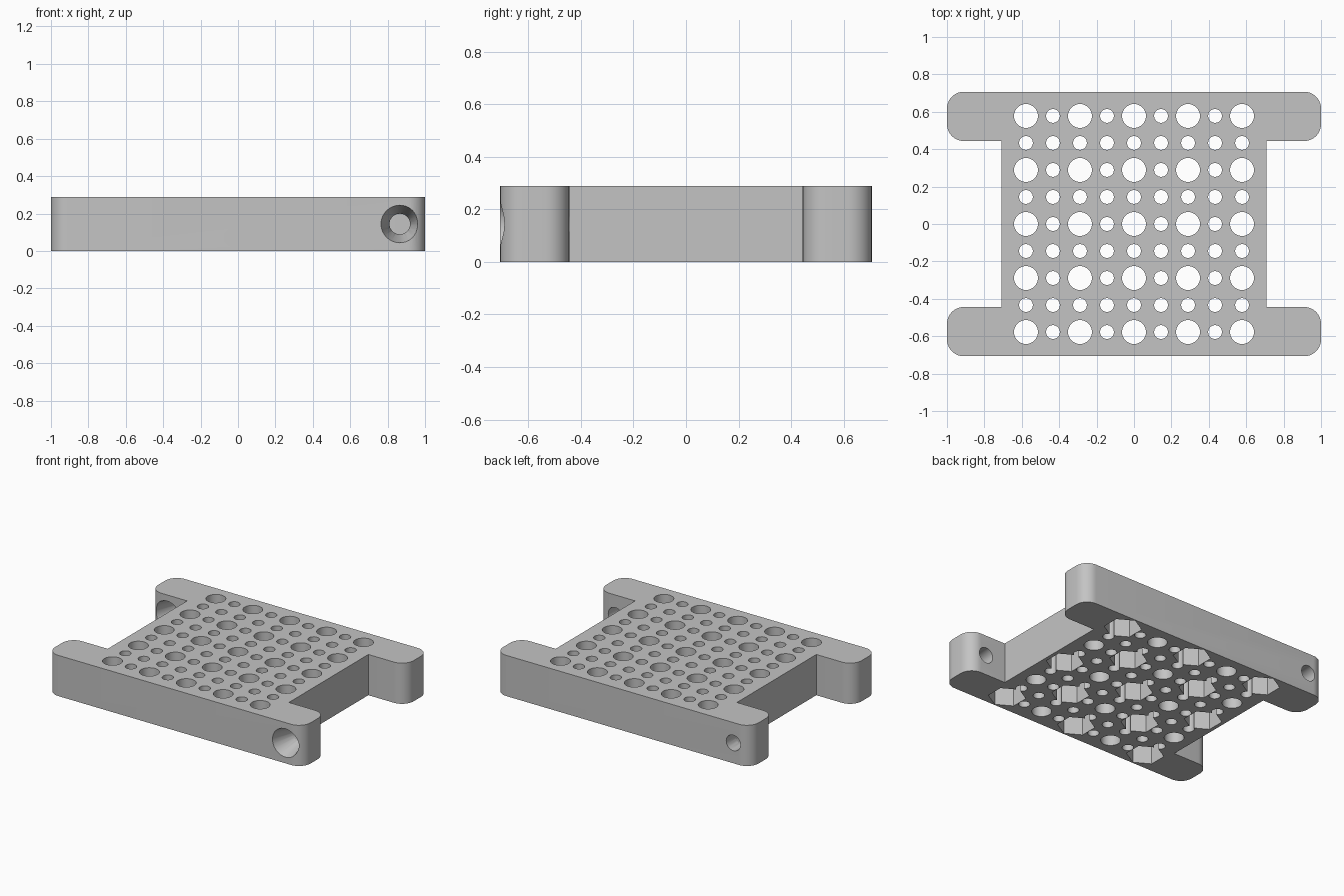
import bpy
import bmesh
import math
from mathutils import Matrix

cube = bpy.data.objects.get("Cube")
if cube:
    bpy.data.objects.remove(cube, do_unlink=True)

HEIGHT = 0.288
BODY_X, END_X = 0.709, 1.0
ARM_IN, ARM_OUT = 0.444, 0.707
CORNER = 0.09
PITCH = 0.1444
SCREW_X = 0.865

grey = bpy.data.materials.new("plain grey")
grey.use_nodes = True
colour = (0.55, 0.55, 0.55, 1)
grey.diffuse_color = colour
grey.node_tree.nodes["Principled BSDF"].inputs["Base Color"].default_value = colour


def mesh_object(name, bm):
    bmesh.ops.recalc_face_normals(bm, faces=bm.faces)
    mesh = bpy.data.meshes.new(name)
    bm.to_mesh(mesh)
    bm.free()
    mesh.materials.append(grey)
    obj = bpy.data.objects.new(name, mesh)
    bpy.context.collection.objects.link(obj)
    return obj


def arc(cx, cy, start, steps=10):
    """Quarter-circle corner, counter-clockwise from the start angle."""
    angles = [math.radians(start + 90 * i / steps) for i in range(steps + 1)]
    return [(cx + CORNER * math.cos(a), cy + CORNER * math.sin(a)) for a in angles]


def cutter(name, cones):
    """Closed cones or prisms: (matrix, sides, bottom radius, top radius, length)."""
    bm = bmesh.new()
    for matrix, sides, r1, r2, length in cones:
        bmesh.ops.create_cone(bm, cap_ends=True, segments=sides, radius1=r1,
                              radius2=r2, depth=length, matrix=matrix)
    obj = mesh_object(name, bm)
    obj.hide_render = True
    return obj


# H-shaped plate: one right-hand half outline, turned half a circle for the other
half = [(BODY_X, -ARM_IN), (BODY_X, ARM_IN)]
half += arc(END_X - CORNER, ARM_IN + CORNER, 270)
half += arc(END_X - CORNER, ARM_OUT - CORNER, 0)
far_half = [(BODY_X, -ARM_IN), (BODY_X, ARM_IN)]
lower_arm = [(x, -y) for x, y in reversed(half[2:])]
right_side = lower_arm + far_half + half[2:]
outline = right_side + [(-x, -y) for x, y in right_side]

bm = bmesh.new()
face = bm.faces.new([bm.verts.new((x, y, 0)) for x, y in outline])
top = bmesh.ops.extrude_face_region(bm, geom=[face])["geom"]
bmesh.ops.translate(bm, vec=(0, 0, HEIGHT),
                    verts=[v for v in top if isinstance(v, bmesh.types.BMVert)])
plate = mesh_object("perforated_plate", bm)

# Grid of through holes, large at every second row and column
holes, pockets = [], []
for i in range(-4, 5):
    for j in range(-4, 5):
        large = i % 2 == 0 and j % 2 == 0
        radius = 0.064 if large else 0.037
        place = Matrix.Translation((i * PITCH, j * PITCH, HEIGHT / 2))
        holes.append((place, 32 if large else 24, radius, radius, HEIGHT + 0.1))
        # Hexagonal nut pockets under alternate large holes
        if large and (i + j) % 4 == 0:
            low = Matrix.Translation((i * PITCH, j * PITCH, 0.045))
            turn = Matrix.Rotation(0, 4, "Z")
            pockets.append((low @ turn, 6, 0.122, 0.122, 0.19))

# Tapered screw holes through two opposite arms, wide end towards the front
along_y = Matrix.Rotation(-math.pi / 2, 4, "X")
tapers, bores = [], []
for x, front in ((SCREW_X, -ARM_OUT), (-SCREW_X, ARM_IN)):
    middle = Matrix.Translation((x, front + 0.07, HEIGHT / 2))
    tapers.append((middle @ along_y, 40, 0.106, 0.055, 0.18))
    centre = Matrix.Translation((x, front + 0.17, HEIGHT / 2))
    bores.append((centre @ along_y, 40, 0.055, 0.055, 0.25))

bpy.context.view_layer.objects.active = plate
for name, cones in (("grid_hole_cutter", holes), ("nut_pocket_cutter", pockets),
                    ("screw_taper_cutter", tapers), ("screw_bore_cutter", bores)):
    tool = cutter(name, cones)
    mod = plate.modifiers.new(name, "BOOLEAN")
    mod.operation = "DIFFERENCE"
    mod.solver = "EXACT"
    mod.object = tool
    bpy.ops.object.modifier_apply(modifier=mod.name)
    bpy.data.objects.remove(tool, do_unlink=True)

# Smooth the round walls and keep the rims sharp
bpy.ops.object.select_all(action="DESELECT")
plate.select_set(True)
bpy.ops.object.shade_smooth_by_angle(angle=math.radians(30))
